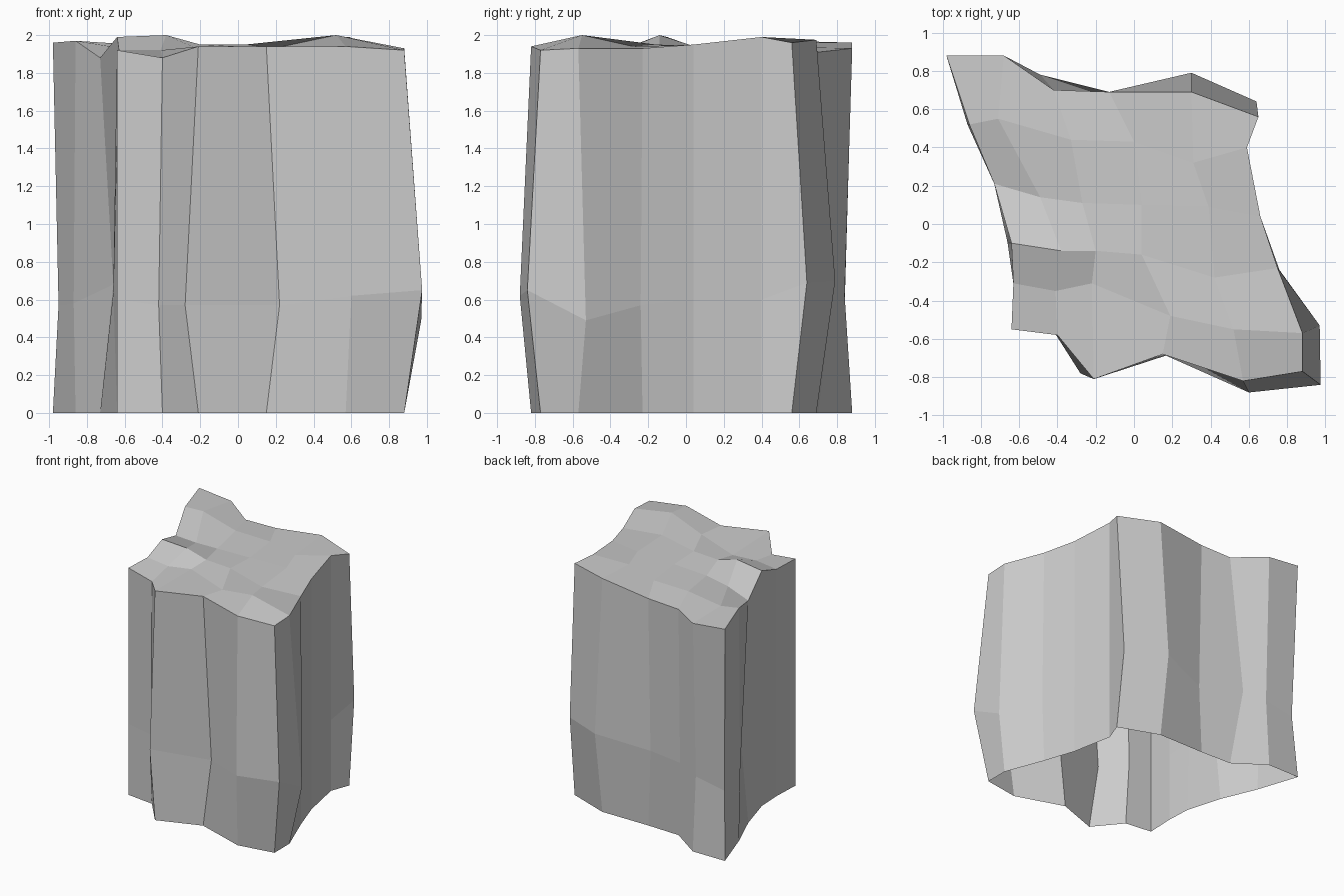
import bpy, bmesh

if "Cube" in bpy.data.objects:
    bpy.data.objects.remove(bpy.data.objects["Cube"])

N = 6
# Rock top: one row of (x, y, z) control points per line, back to front
top_rows = [
    [(-.98, .88, 1.96), (-.68, .88, 1.93), (-.42, .70, 1.91), (-.13, .69, 1.92), (.30, .69, 1.975), (.65, .56, 1.96)],
    [(-.86, .52, 1.97), (-.71, .55, 1.96), (-.33, .44, 1.94), (.00, .43, 1.94), (.31, .32, 1.95), (.59, .40, 1.99)],
    [(-.73, .21, 1.88), (-.49, .14, 1.91), (-.27, .11, 1.93), (.04, .10, 1.94), (.39, .09, 1.95), (.66, .04, 1.95)],
    [(-.64, -.10, 1.99), (-.38, -.14, 2.0), (-.20, -.14, 1.95), (.04, -.16, 1.95), (.42, -.28, 1.94), (.75, -.23, 1.93)],
    [(-.63, -.31, 1.92), (-.41, -.35, 1.92), (-.22, -.31, 1.93), (.19, -.48, 1.93), (.52, -.55, 2.0), (.88, -.57, 1.93)],
    [(-.64, -.55, 1.92), (-.40, -.58, 1.88), (-.21, -.81, 1.94), (.15, -.68, 1.94), (.57, -.82, 1.94), (.88, -.77, 1.92)],
]

# Bulges of the side walls at mid height: (row, column) -> dx, dy, z
bulge = {
    (0, 0): (.03, -.04, .57), (0, 1): (0, -.04, .62), (0, 2): (-.07, .08, .66),
    (0, 3): (0, -.03, .62), (0, 4): (0, .10, .70), (0, 5): (-.01, .08, .69),
    (3, 5): (.01, -.01, .57), (4, 5): (.09, .04, .49), (5, 5): (.095, -.07, .65),
    (5, 4): (.03, -.06, .62), (5, 3): (.07, .01, .57), (5, 2): (-.07, .03, .57),
    (5, 1): (-.02, .02, .57), (2, 0): (.07, 0, .68), (1, 0): (-.01, 0, .58),
    (3, 0): (-.02, 0, .64),
}

# Perimeter of the grid, clockwise from the back left corner
rim = ([(0, c) for c in range(N - 1)] + [(r, N - 1) for r in range(N - 1)]
       + [(N - 1, c) for c in range(N - 1, 0, -1)] + [(r, 0) for r in range(N - 1, 0, -1)])

bm = bmesh.new()

# Uneven top
grid = [[bm.verts.new(p) for p in row] for row in top_rows]
for r in range(N - 1):
    for c in range(N - 1):
        bm.faces.new((grid[r][c], grid[r + 1][c], grid[r + 1][c + 1], grid[r][c + 1]))

# Side walls in two bands, open underneath
upper = [grid[r][c] for r, c in rim]
middle, base = [], []
for key, v in zip(rim, upper):
    dx, dy, z = bulge.get(key, (0, 0, .6))
    middle.append(bm.verts.new((v.co.x + dx, v.co.y + dy, z)))
    base.append(bm.verts.new((v.co.x, v.co.y, 0)))
for a, b in ((upper, middle), (middle, base)):
    for i in range(len(rim)):
        j = (i + 1) % len(rim)
        bm.faces.new((a[i], a[j], b[j], b[i]))

bmesh.ops.recalc_face_normals(bm, faces=bm.faces[:])
if max(bm.faces, key=lambda f: f.calc_center_median().z).normal.z < 0:
    bmesh.ops.reverse_faces(bm, faces=bm.faces[:])
mesh = bpy.data.meshes.new("rock_pillar")
bm.to_mesh(mesh)
bm.free()
bpy.context.collection.objects.link(bpy.data.objects.new("rock_pillar", mesh))
